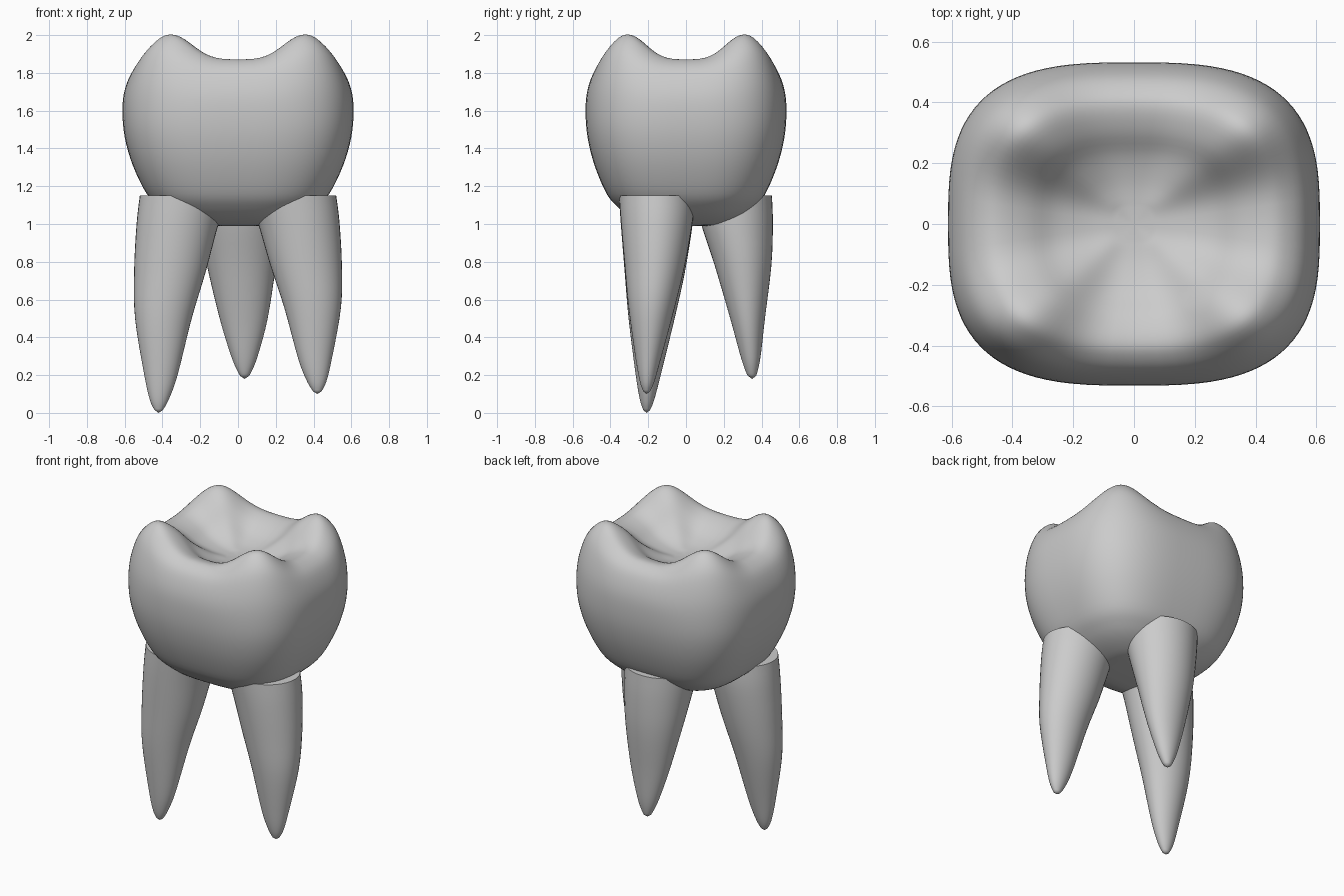
import bpy, bmesh, math

if "Cube" in bpy.data.objects:
    bpy.data.objects.remove(bpy.data.objects["Cube"])


def catmull(pts, n):
    """Smooth resampling of a short list of control tuples."""
    out = []
    for i in range(len(pts) - 1):
        p = [pts[max(i - 1, 0)], pts[i], pts[i + 1], pts[min(i + 2, len(pts) - 1)]]
        for k in range(n):
            t = k / n
            out.append([0.5 * (2 * b + (c - a) * t + (2 * a - 5 * b + 4 * c - d) * t * t
                               + (3 * b - a - 3 * c + d) * t ** 3) for a, b, c, d in zip(*p)])
    return out + [list(pts[-1])]


def loft(name, rings, start=None, end=None):
    """Skin stacked rings; close each end with a fan point or a flat cap."""
    bm = bmesh.new()
    vr = [[bm.verts.new(co) for co in r] for r in rings]
    n = len(vr[0])
    for a, b in zip(vr, vr[1:]):
        for i in range(n):
            j = (i + 1) % n
            bm.faces.new((a[i], a[j], b[j], b[i]))
    for ring, tip in ((vr[0], start), (vr[-1], end)):
        if tip is None:
            bm.faces.new(ring)
        else:
            v = bm.verts.new(tip)
            for i in range(n):
                bm.faces.new((ring[i], ring[(i + 1) % n], v))
    bmesh.ops.recalc_face_normals(bm, faces=bm.faces)
    me = bpy.data.meshes.new(name)
    bm.to_mesh(me)
    bm.free()
    ob = bpy.data.objects.new(name, me)
    bpy.context.collection.objects.link(ob)
    bpy.ops.object.select_all(action='DESELECT')
    ob.select_set(True)
    bpy.context.view_layer.objects.active = ob
    bpy.ops.object.shade_smooth_by_angle(angle=math.radians(45))
    return ob


# Crown: superellipse rings (scale, height, cusp lift) with four cusps
A, B, POWER, SEG = 0.612, 0.532, 2 / 3.0, 96
profile = [(0.25, 0.99, 0), (0.38, 1.0, 0), (0.54, 1.035, 0), (0.67, 1.085, 0),
           (0.79, 1.16, 0), (0.91, 1.31, 0), (0.98, 1.46, 0), (1.0, 1.6, 0),
           (0.98, 1.71, 0.04), (0.91, 1.81, 0.09), (0.81, 1.86, 0.122),
           (0.71, 1.87, 0.132), (0.57, 1.845, 0.105), (0.42, 1.795, 0.06),
           (0.25, 1.765, 0.02), (0.1, 1.755, 0.0)]


def spow(v):
    return math.copysign(abs(v) ** POWER, v)


crown_rings = []
for s, z, lift in catmull(profile, 4):
    ring = []
    for i in range(SEG):
        t = 2 * math.pi * i / SEG
        ring.append((A * s * spow(math.cos(t)), B * s * spow(math.sin(t)),
                     z + lift * math.sin(2 * t) ** 2))
    crown_rings.append(ring)
loft("crown", crown_rings, (0, 0, 0.99), (0, 0, 1.755))


# Roots: tapered, leaning ellipse stacks (z, centre x, centre y, radius x, radius y)
def root(name, pts, tip, sx=1, bottom=0.0):
    top = 1.15
    k = (top - bottom) / top
    rings = []
    for z, cx, cy, rx, ry in catmull(pts, 4):
        rings.append([(sx * (cx + rx * math.cos(a)), cy + ry * math.sin(a), top - (top - z) * k)
                      for a in (2 * math.pi * i / 40 for i in range(40))])
    loft(name, rings, None, (sx * tip[0], tip[1], top - (top - tip[2]) * k))


front = [(1.15, -0.285, -0.155, 0.235, 0.20), (1.0, -0.32, -0.155, 0.217, 0.19),
         (0.75, -0.36, -0.165, 0.19, 0.16), (0.5, -0.395, -0.182, 0.15, 0.122),
         (0.2, -0.408, -0.2, 0.088, 0.066), (0.07, -0.417, -0.206, 0.05, 0.038),
         (0.015, -0.42, -0.208, 0.022, 0.018)]
root("front_left_root", front, (-0.42, -0.208, 0.0))
root("front_right_root", front, (-0.42, -0.208, 0.0), -1, 0.1)

back = [(1.15, 0.0, 0.25, 0.225, 0.205), (1.0, 0.008, 0.27, 0.212, 0.19),
        (0.78, 0.018, 0.302, 0.182, 0.15), (0.5, 0.03, 0.326, 0.127, 0.092),
        (0.3, 0.034, 0.342, 0.07, 0.053), (0.21, 0.035, 0.348, 0.032, 0.028),
        (0.19, 0.035, 0.35, 0.016, 0.014)]
root("back_root", back, (0.035, 0.35, 0.18))
